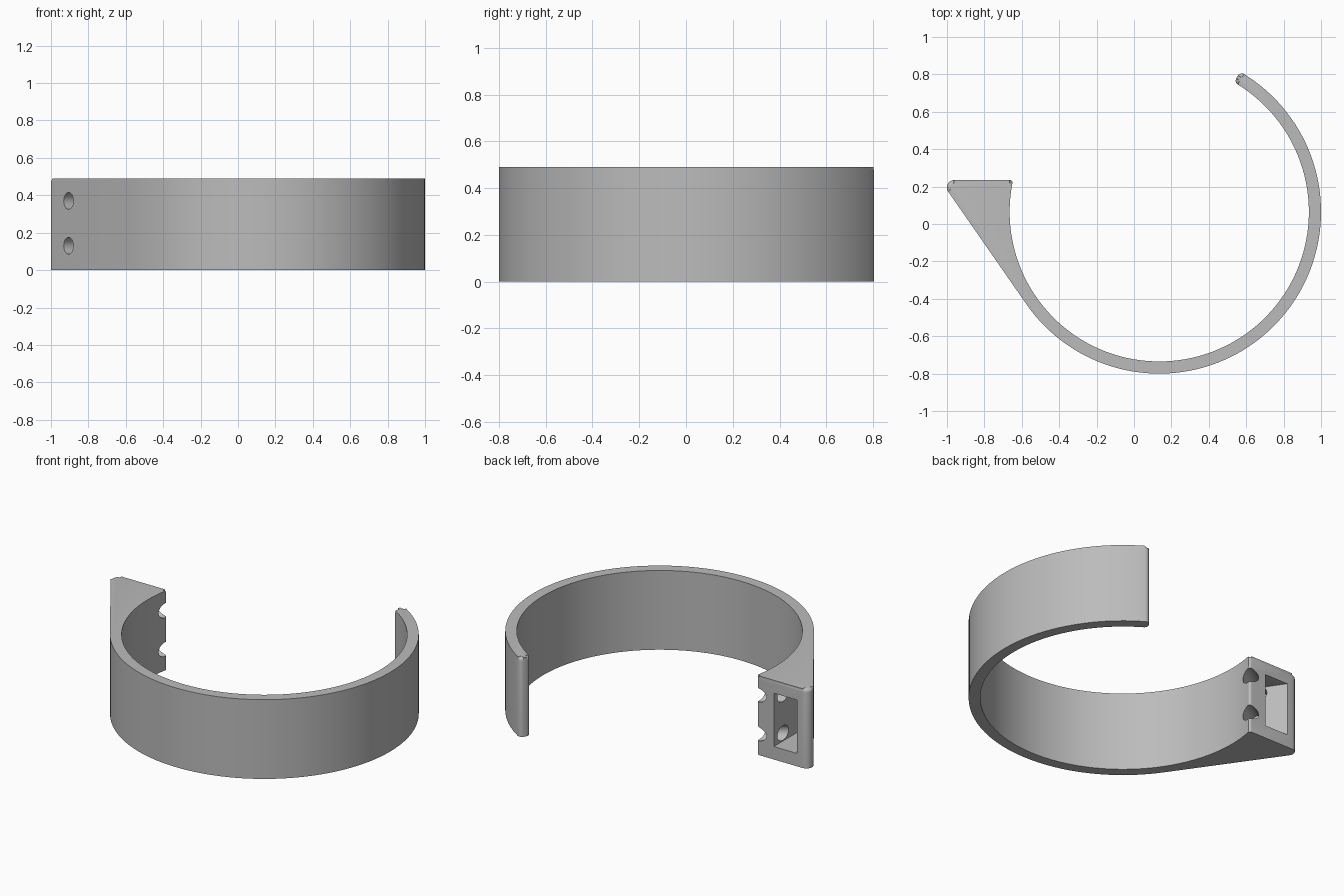
import bpy, bmesh
from math import sin, cos, acos, atan2, hypot, radians, pi
from mathutils import Vector

cube = bpy.data.objects.get("Cube")
if cube:
    bpy.data.objects.remove(cube)

HEIGHT = 0.49
CX, CY = 0.135, 0.065          # centre of the band
R_OUT, R_IN = 0.865, 0.80
BACK_Y = 0.235                 # flat back face of the mount block

grey = bpy.data.materials.new("grey_plastic")
grey.use_nodes = True
grey.diffuse_color = (0.5, 0.5, 0.5, 1)
grey.node_tree.nodes["Principled BSDF"].inputs["Base Color"].default_value = (0.5, 0.5, 0.5, 1)


def arc(x, y, r, a0, a1, n):
    return [(x + r * cos(a0 + (a1 - a0) * i / n), y + r * sin(a0 + (a1 - a0) * i / n))
            for i in range(n + 1)]


def polar(r, a):
    return CX + r * cos(a), CY + r * sin(a)


def prism(name, points, z0, z1, bevel_top=None, width=0.02):
    """Extrude an outline; bevel_top(i) picks the top edges to round."""
    bm = bmesh.new()
    low = [bm.verts.new((x, y, z0)) for x, y in points]
    high = [bm.verts.new((x, y, z1)) for x, y in points]
    n = len(points)
    bm.faces.new(low[::-1])
    bm.faces.new(high)
    for i in range(n):
        j = (i + 1) % n
        bm.faces.new((low[i], low[j], high[j], high[i]))
    if bevel_top:
        edges = [bm.edges.get((high[i], high[(i + 1) % n])) for i in range(n) if bevel_top(i)]
        bmesh.ops.bevel(bm, geom=edges, offset=width, segments=4, profile=0.5,
                        affect='EDGES', clamp_overlap=False)
    bmesh.ops.recalc_face_normals(bm, faces=bm.faces)
    mesh = bpy.data.meshes.new(name)
    bm.to_mesh(mesh)
    bm.free()
    mesh.materials.append(grey)
    obj = bpy.data.objects.new(name, mesh)
    bpy.context.collection.objects.link(obj)
    return obj


# Outline: slanted side is the common tangent of the band and the block corner
corner_r = 0.04
kx, ky = -1 + corner_r, BACK_Y - corner_r
slant = atan2(ky - CY, kx - CX) + acos((R_OUT - corner_r) / hypot(kx - CX, ky - CY))
tip = radians(58.3)
tip_r = 0.025

outer = arc(CX, CY, R_OUT, slant, tip + 2 * pi, 80)
outer += arc(*polar(R_OUT - tip_r, tip), tip_r, tip, tip + pi / 2, 6)[1:]
outer += arc(*polar(R_IN + tip_r, tip), tip_r, tip + pi / 2, tip + pi, 6)
inner = arc(CX, CY, R_IN, tip + 2 * pi, radians(168.8), 90)[1:]
block = arc(-0.664, BACK_Y - 0.015, 0.015, radians(10), pi / 2, 4)
block += arc(kx, ky, corner_r, pi / 2, slant, 10)[:-1]
block.append((kx + corner_r * cos(slant), ky + corner_r * sin(slant)))

first, last = len(outer) - 1, len(outer) + len(inner)
clip = prism("band_with_mount", outer + inner + block, 0, HEIGHT,
             lambda i: i < first or i >= last)

# Wedge pocket in the back of the block, parallel to the slanted side
cutters = [prism("pocket_cutter", [(-0.969, 0.30), (-0.765, 0.0), (-0.765, 0.30)], 0.08, 0.41)]

# Two tie holes square to the slanted side
for z in (0.13, 0.37):
    bpy.ops.mesh.primitive_cylinder_add(vertices=32, radius=0.045, depth=0.6,
                                        location=(-0.78, 0.135, z),
                                        rotation=(0, pi / 2, slant - pi))
    hole = bpy.context.object
    hole.name = "tie_hole_cutter"
    hole.data.materials.append(grey)
    cutters.append(hole)

bpy.ops.object.select_all(action='DESELECT')
bpy.context.view_layer.objects.active = clip
clip.select_set(True)
for cutter in cutters:
    cutter.hide_render = True
    mod = clip.modifiers.new("cut", 'BOOLEAN')
    mod.operation = 'DIFFERENCE'
    mod.solver = 'EXACT'
    mod.object = cutter
    bpy.ops.object.modifier_apply(modifier=mod.name)
    bpy.data.objects.remove(cutter)

bpy.ops.object.shade_smooth_by_angle(angle=radians(30))
